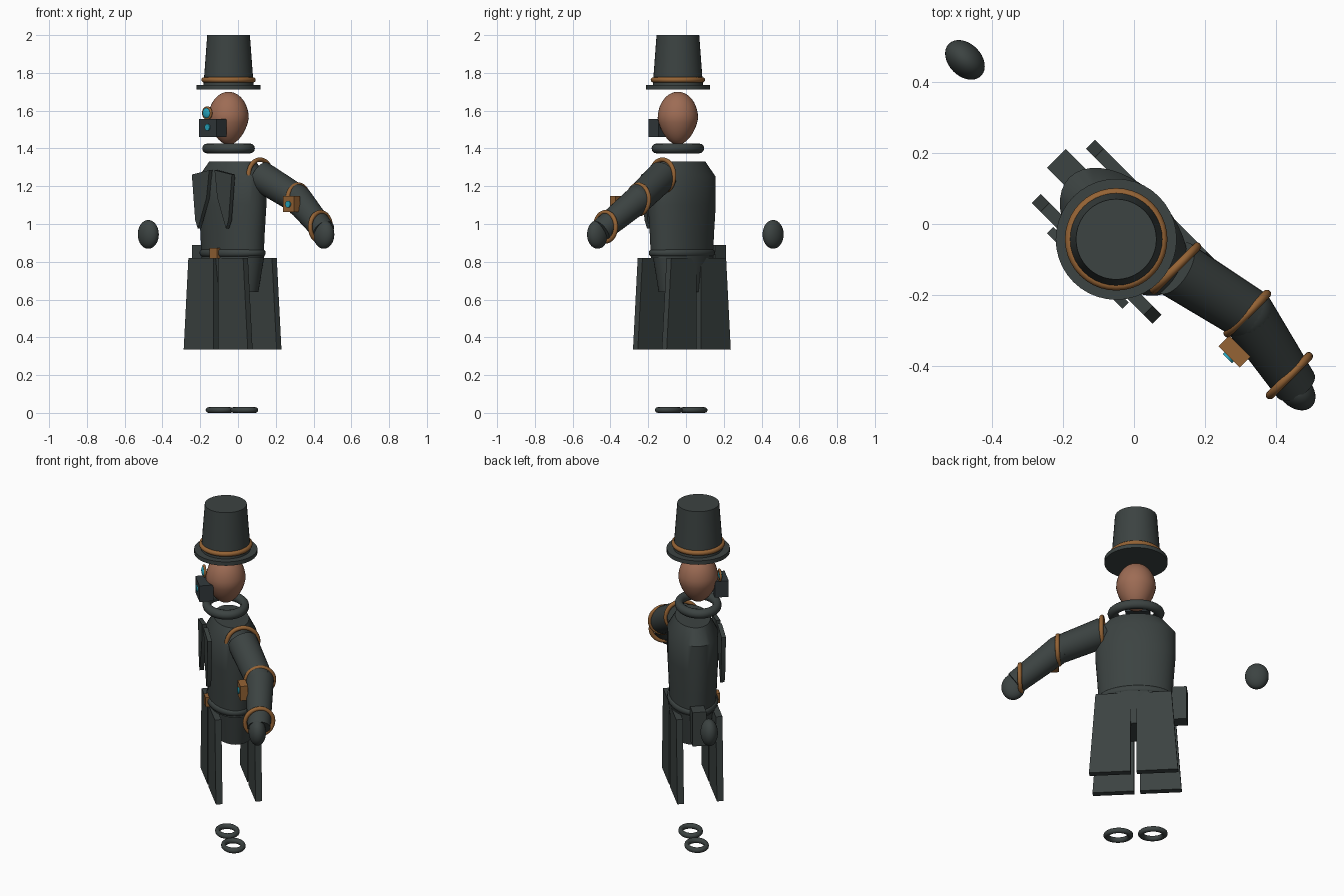
import bpy, bmesh
from math import sin, cos, pi, radians
from mathutils import Matrix, Vector

if "Cube" in bpy.data.objects:
    bpy.data.objects.remove(bpy.data.objects["Cube"])

# The figure is built facing -y, then turned and shifted into place
PLACE = Matrix.Translation((-0.05, -0.043, 0)) @ Matrix.Rotation(radians(-45), 4, 'Z')
ALONG_X = Matrix.Rotation(radians(90), 4, 'Y')
ALONG_Y = Matrix.Rotation(radians(90), 4, 'X')


def material(name, rgb):
    m = bpy.data.materials.new(name)
    m.use_nodes = True
    m.diffuse_color = (*rgb, 1)
    m.node_tree.nodes["Principled BSDF"].inputs["Base Color"].default_value = (*rgb, 1)
    return m


CLOTH = material("dark cloth", (0.045, 0.056, 0.054))
COPPER = material("copper", (0.30, 0.125, 0.035))
SKIN = material("skin", (0.34, 0.15, 0.09))
GLOW = material("cyan glass", (0.02, 0.38, 0.52))
MASK = material("dark steel", (0.032, 0.042, 0.046))


def finish(name, bm, mat, local=Matrix()):
    bmesh.ops.recalc_face_normals(bm, faces=bm.faces)
    bm.transform(PLACE @ local)
    mesh = bpy.data.meshes.new(name)
    bm.to_mesh(mesh)
    bm.free()
    mesh.materials.append(mat)
    ob = bpy.data.objects.new(name, mesh)
    bpy.context.collection.objects.link(ob)
    bpy.ops.object.select_all(action='DESELECT')
    ob.select_set(True)
    bpy.context.view_layer.objects.active = ob
    bpy.ops.object.shade_smooth_by_angle(angle=radians(35))
    return ob


def lathe(name, profile, mat, at=(0, 0, 0), scale=(1, 1, 1), turn=Matrix(), ring=False, n=40):
    """Spin a (radius, height) profile; capped unless it is a closed ring."""
    bm = bmesh.new()
    loops = [[bm.verts.new((r * cos(2 * pi * i / n), r * sin(2 * pi * i / n), z))
              for i in range(n)] for r, z in profile]
    pairs = list(zip(loops, loops[1:]))
    if ring:
        pairs.append((loops[-1], loops[0]))
    else:
        bm.faces.new(loops[0])
        bm.faces.new(loops[-1])
    for a, b in pairs:
        for i in range(n):
            j = (i + 1) % n
            bm.faces.new((a[i], a[j], b[j], b[i]))
    return finish(name, bm, mat, Matrix.Translation(at) @ turn @ Matrix.Diagonal((*scale, 1)))


def torus(name, major, minor, mat, at, scale=(1, 1, 1), turn=Matrix()):
    prof = [(major + minor * cos(k * pi / 6), minor * sin(k * pi / 6)) for k in range(12)]
    return lathe(name, prof, mat, at, scale, turn, ring=True)


def box(name, size, at, mat):
    bm = bmesh.new()
    bmesh.ops.create_cube(bm, size=1)
    return finish(name, bm, mat, Matrix.Translation(at) @ Matrix.Diagonal((*size, 1)))


def ball(name, radii, at, mat, taper=0):
    bm = bmesh.new()
    bmesh.ops.create_uvsphere(bm, u_segments=32, v_segments=20, radius=1)
    for v in bm.verts:
        if v.co.z < 0:
            v.co.x *= 1 + taper * v.co.z
            v.co.y *= 1 + taper * v.co.z
    return finish(name, bm, mat, Matrix.Translation(at) @ Matrix.Diagonal((*radii, 1)))


def limb(name, a, b, ra, rb, mat):
    a, b = Vector(a), Vector(b)
    turn = (b - a).to_track_quat('Z', 'Y').to_matrix().to_4x4()
    return lathe(name, [(ra, 0), (rb, (b - a).length)], mat, a, turn=turn, n=28)


def plate(name, outline, y, thick, mat, side):
    """Extrude an (x, z) outline through its thickness in y."""
    bm = bmesh.new()
    f = bm.faces.new([bm.verts.new((side * x, y - thick / 2, z)) for x, z in outline])
    ext = bmesh.ops.extrude_face_region(bm, geom=[f])["geom"]
    bmesh.ops.translate(bm, vec=(0, thick, 0),
                        verts=[g for g in ext if isinstance(g, bmesh.types.BMVert)])
    return finish(name, bm, mat)


# Hat
lathe("hat_crown", [(0.133, 1.73), (0.113, 2.0)], CLOTH)
lathe("hat_brim", [(0.17, 1.712), (0.17, 1.735)], CLOTH)
torus("hat_band", 0.13, 0.014, COPPER, (0, 0, 1.763))

# Head, eyepiece and mask
ball("head", (0.107, 0.107, 0.14), (0, 0, 1.56), SKIN, taper=0.2)
torus("eyepiece_rim", 0.029, 0.007, COPPER, (-0.052, -0.108, 1.587), turn=ALONG_Y)
ball("eyepiece_lens", (0.027, 0.012, 0.027), (-0.052, -0.112, 1.587), GLOW)
box("face_mask", (0.13, 0.076, 0.095), (0, -0.117, 1.508), MASK)
lathe("mask_light", [(0.018, 0), (0.018, 0.008)], GLOW, (0, -0.154, 1.512), turn=ALONG_Y)
torus("collar", 0.113, 0.026, CLOTH, (0, 0, 1.4), scale=(1.1, 0.9, 1))

# Torso, hips and belt
lathe("torso", [(0.198, 0.82), (0.205, 0.95), (0.216, 1.1), (0.216, 1.25), (0.15, 1.33)],
      CLOTH, (0, 0.03, 0), scale=(1, 0.62, 1))
lathe("hips", [(0.155, 0.64), (0.192, 0.83)], CLOTH, (0, 0.04, 0), scale=(1, 0.64, 1))
torus("belt", 0.188, 0.02, CLOTH, (0, 0.03, 0.847), scale=(1, 0.65, 1))
box("belt_buckle", (0.055, 0.024, 0.055), (0, -0.103, 0.845), COPPER)
box("belt_pouch", (0.08, 0.075, 0.2), (-0.24, 0.042, 0.79), CLOTH)

# Mirrored parts: lapels, coat panels, shoe soles, hands
LAPEL = [(0.02, 1.285), (0.15, 1.262), (0.125, 1.02), (0.105, 0.975), (0.04, 1.14)]
PANEL = [(0.016, 0.82), (0.205, 0.82), (0.24, 0.335), (0.016, 0.335)]
for side, word in ((1, "left"), (-1, "right")):
    plate("lapel_" + word, LAPEL, -0.113, 0.024, CLOTH, side)
    plate("front_coat_panel_" + word, PANEL, -0.078, 0.036, CLOTH, side)
    plate("back_coat_panel_" + word, PANEL, 0.138, 0.036, CLOTH, side)
    torus("shoe_sole_" + word, 0.058, 0.015, CLOTH, (side * 0.093, 0.025, 0.015),
          scale=(1.1, 0.9, 1))
    ball("hand_" + word, (0.064, 0.046, 0.076), (side * 0.657, 0.056, 0.945), CLOTH)

# Left arm with its bands
SHOULDER, ELBOW, WRIST = (0.175, 0.06, 1.255), (0.408, 0.113, 1.13), (0.615, 0.073, 0.985)
limb("upper_arm", SHOULDER, ELBOW, 0.082, 0.076, CLOTH)
ball("elbow", (0.076, 0.076, 0.076), ELBOW, CLOTH)
limb("forearm", ELBOW, (0.645, 0.067, 0.964), 0.076, 0.062, CLOTH)
for name, spot, radius in (("shoulder_band", SHOULDER, 0.086), ("elbow_band", ELBOW, 0.078),
                           ("wrist_band", WRIST, 0.077)):
    torus(name, radius, 0.012, COPPER, spot, turn=ALONG_X)

# Arm gauge
box("arm_gauge", (0.085, 0.042, 0.085), (0.458, 0.012, 1.105), COPPER)
lathe("gauge_light", [(0.018, 0), (0.018, 0.008)], GLOW, (0.458, -0.008, 1.105), turn=ALONG_Y)
